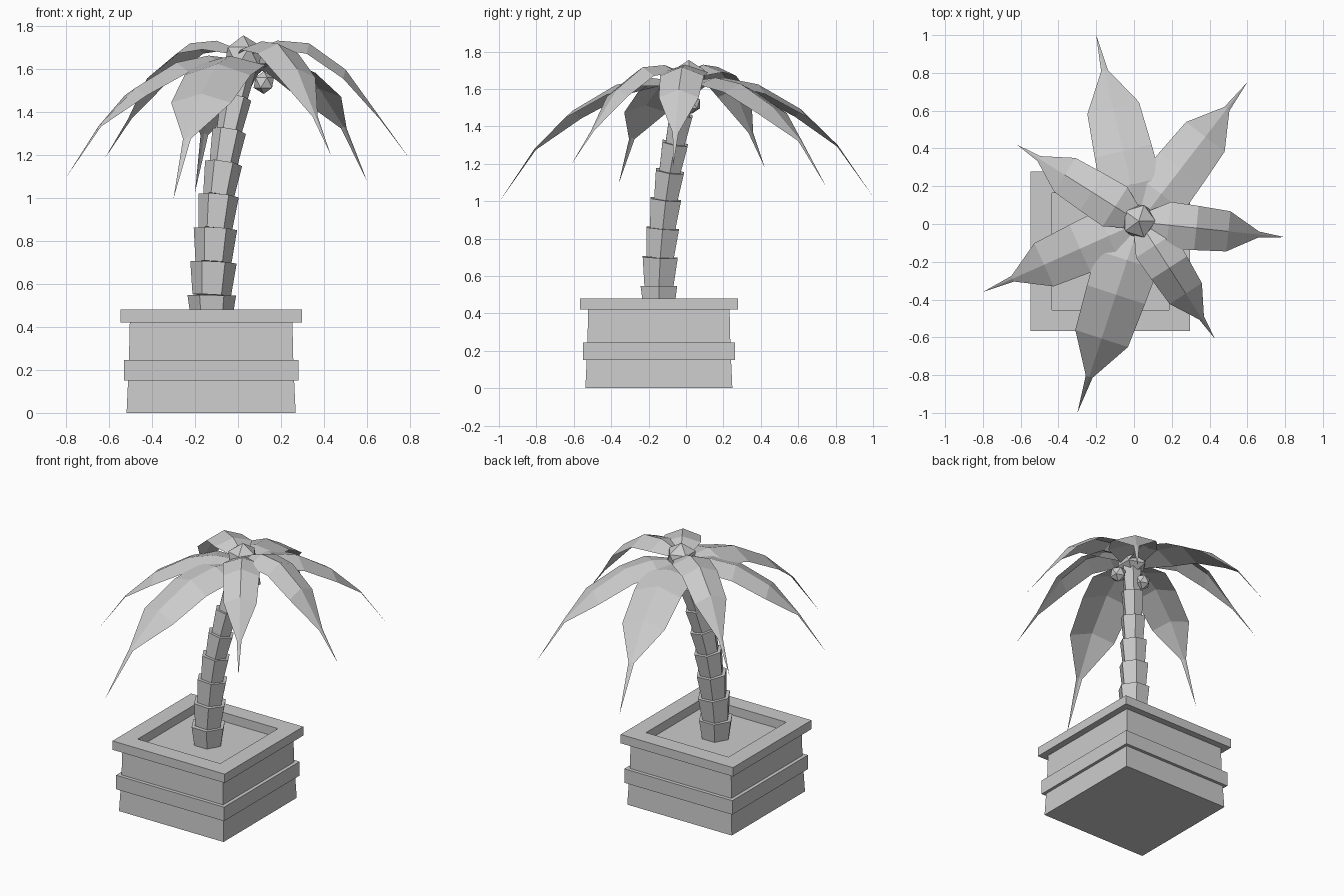
import bpy
import math
from mathutils import Vector

if "Cube" in bpy.data.objects:
    bpy.data.objects.remove(bpy.data.objects["Cube"])


def make_object(name, verts, faces):
    mesh = bpy.data.meshes.new(name)
    mesh.from_pydata(verts, [], faces)
    mesh.update()
    obj = bpy.data.objects.new(name, mesh)
    bpy.context.collection.objects.link(obj)
    return obj


def ring(center, radius, sides, phase=0.0, axis=(0, 0, 1)):
    """Regular polygon around center, tilted so its normal follows axis."""
    turn = Vector((0, 0, 1)).rotation_difference(Vector(axis))
    pts = []
    for i in range(sides):
        a = phase + 2 * math.pi * i / sides
        pts.append(Vector(center) + turn @ Vector((math.cos(a) * radius, math.sin(a) * radius, 0)))
    return pts


def loft(name, rings, cap_top=True):
    """Skin a stack of rings, closed at the bottom and optionally at the top."""
    n = len(rings[0])
    verts = [p for r in rings for p in r]
    faces = [tuple(reversed(range(n)))]
    for k in range(len(rings) - 1):
        for i in range(n):
            j = (i + 1) % n
            faces.append((k * n + i, k * n + j, (k + 1) * n + j, (k + 1) * n + i))
    if cap_top:
        faces.append(tuple(range(len(verts) - n, len(verts))))
    return make_object(name, verts, faces)


# Square planter with a middle band and a hollow rim
PX, PY = -0.125, -0.145
profile = [(0.393, 0), (0.386, 0.15), (0.406, 0.15), (0.406, 0.245), (0.382, 0.245),
           (0.378, 0.42), (0.422, 0.42), (0.422, 0.48), (0.31, 0.48), (0.31, 0.42)]
loft("planter", [ring((PX, PY, z), h * math.sqrt(2), 4, math.pi / 4) for h, z in profile], False)
make_object("soil", ring((PX, PY, 0.42), 0.31 * math.sqrt(2), 4, math.pi / 4), [(0, 1, 2, 3)])

# Curved trunk of stacked, upward-flaring hexagonal segments: centre and top radius
joints = [((-0.123, -0.145, 0.42), 0.11), ((-0.122, -0.145, 0.547), 0.113),
          ((-0.114, -0.138, 0.70), 0.108), ((-0.105, -0.125, 0.855), 0.101),
          ((-0.090, -0.108, 1.01), 0.094), ((-0.067, -0.086, 1.16), 0.087),
          ((-0.041, -0.058, 1.31), 0.079), ((-0.008, -0.026, 1.465), 0.071),
          ((0.027, 0.005, 1.62), 0.064)]
for k in range(len(joints) - 1):
    (a, _), (b, r) = joints[k], joints[k + 1]
    axis = Vector(b) - Vector(a)
    loft(f"trunk_segment_{k + 1}", [ring(a, r * 0.83, 6, 0, axis), ring(b, r, 6, 0, axis)])

# Palm leaves: creased blades, long low ones and short high-arched ones
# station = (distance, rib height, half width, edge height), all relative to leaf length
long_leaf = [(0.03, -0.03, 0.07, -0.05), (0.2, -0.01, 0.16, -0.05), (0.38, -0.045, 0.152, -0.095),
             (0.61, -0.175, 0.138, -0.215), (0.81, -0.365, 0.018, -0.372)]
short_leaf = [(0.03, 0.02, 0.07, -0.005), (0.2, 0.078, 0.16, 0.025), (0.39, 0.062, 0.152, 0.0),
              (0.61, -0.095, 0.138, -0.15), (0.82, -0.385, 0.02, -0.395)]
crown = Vector((0.03, 0.01, 1.67))
tips = [(-0.2, 1.0), (0.6, 0.75), (0.8, -0.07), (0.43, -0.61),
        (-0.3, -1.0), (-0.8, -0.36), (-0.62, 0.42)]


def leaf(name, tip):
    out = Vector((tip[0] - crown.x, tip[1] - crown.y, 0))
    length = out.length
    side = Vector((-out.y, out.x, 0))
    up = Vector((0, 0, length))
    stations = long_leaf if length > 0.85 else short_leaf
    verts = []
    for d, h, w, e in stations:
        base = crown + out * d
        verts += [base + side * w + up * e, base + up * h, base - side * w + up * e]
    verts.append(crown + out - up * 0.635)
    faces = []
    for k in range(0, 3 * (len(stations) - 1), 3):
        faces += [(k + 1, k + 4, k + 3, k), (k + 2, k + 5, k + 4, k + 1)]
    end = len(verts) - 1
    faces += [(end - 2, end, end - 3), (end - 1, end, end - 2)]
    make_object(name, verts, faces)


for i, tip in enumerate(tips):
    leaf(f"leaf_{i + 1}", tip)


# Crown bud and two coconuts
def nut(name, location, radius):
    bpy.ops.mesh.primitive_ico_sphere_add(subdivisions=1, radius=radius, location=location)
    bpy.context.object.name = name


nut("crown_bud", (0.025, 0.015, 1.655), 0.1)
nut("coconut_1", (0.12, -0.01, 1.535), 0.053)
nut("coconut_2", (-0.04, 0.03, 1.52), 0.053)
